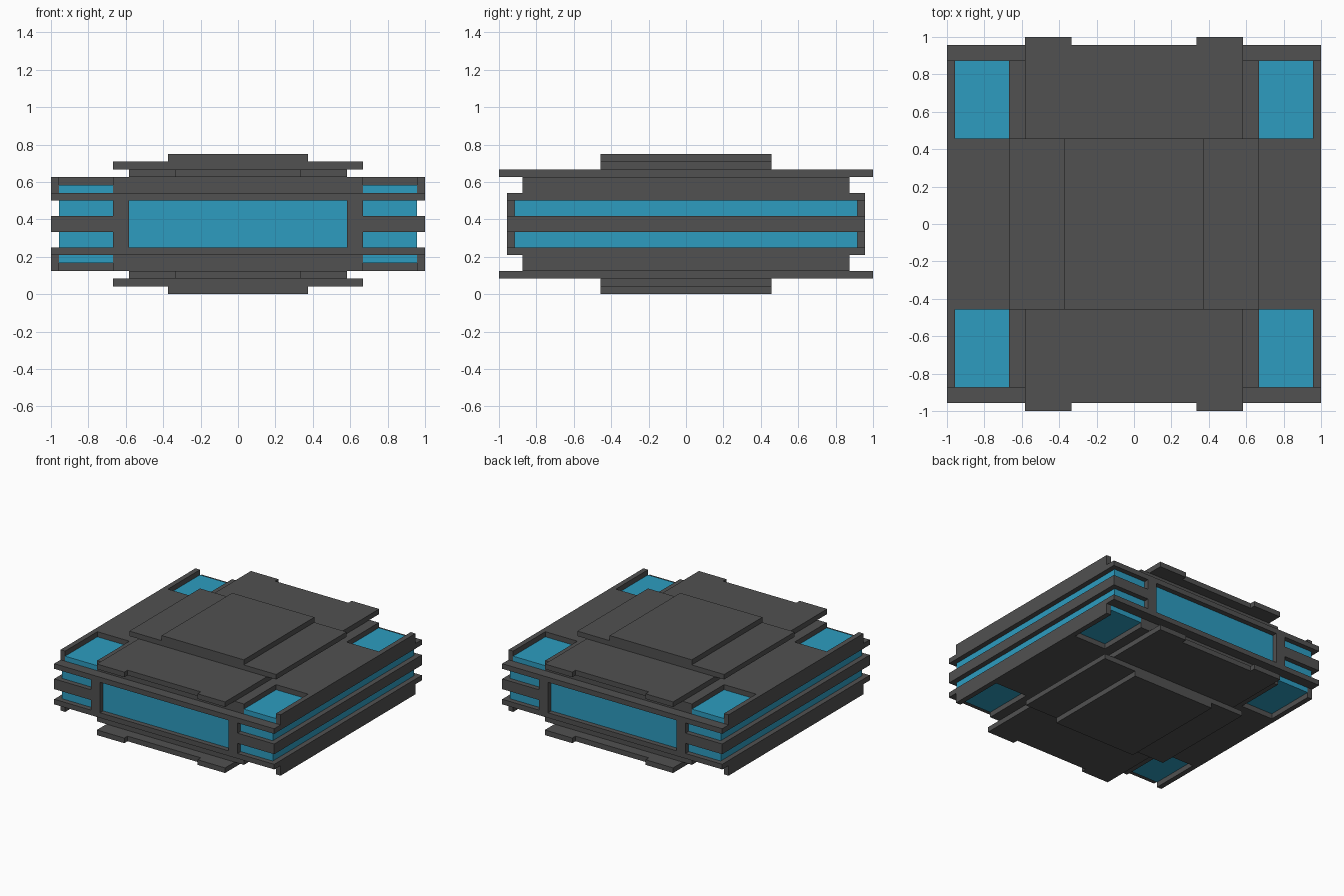
import bpy, bmesh

cube = bpy.data.objects.get("Cube")
if cube:
    bpy.data.objects.remove(cube, do_unlink=True)

MID = 0.375  # height of the horizontal symmetry plane


def material(name, color):
    m = bpy.data.materials.new(name)
    m.use_nodes = True
    m.diffuse_color = color
    bsdf = m.node_tree.nodes["Principled BSDF"]
    bsdf.inputs["Base Color"].default_value = color
    bsdf.inputs["Roughness"].default_value = 0.8
    return m


GREY = material("dark grey", (0.082, 0.082, 0.082, 1))
BLUE = material("light blue", (0.026, 0.335, 0.53, 1))


def slab(name, outline, z0, z1, mat, mirror=(False, False, False)):
    """Extrude a plan outline from z0 to z1, measured from the middle plane."""
    bm = bmesh.new()
    face = bm.faces.new([bm.verts.new((x, y, z0)) for x, y in outline])
    ext = bmesh.ops.extrude_face_region(bm, geom=[face])
    top = [v for v in ext["geom"] if isinstance(v, bmesh.types.BMVert)]
    bmesh.ops.translate(bm, verts=top, vec=(0, 0, z1 - z0))
    bmesh.ops.recalc_face_normals(bm, faces=bm.faces)
    mesh = bpy.data.meshes.new(name)
    bm.to_mesh(mesh)
    bm.free()
    mesh.materials.append(mat)
    ob = bpy.data.objects.new(name, mesh)
    ob.location.z = MID
    bpy.context.collection.objects.link(ob)
    if any(mirror):
        mod = ob.modifiers.new("Mirror", "MIRROR")
        mod.use_axis = mirror
        mod.use_mirror_merge = False
    return ob


def rect(x0, x1, y0, y1):
    return [(x0, y0), (x1, y0), (x1, y1), (x0, y1)]


def centred(x, y):
    return rect(-x, x, -y, y)


def four_way(quarter):
    """Complete a quarter outline, listed from the +y side round to +x."""
    half = quarter + [(x, -y) for x, y in reversed(quarter)]
    return half + [(-x, y) for x, y in reversed(half)]


Z = (False, False, True)
XY = (True, True, False)
XYZ = (True, True, True)

# Glowing core with the frame around it
slab("core", centred(0.958, 0.917), -0.125, 0.125, BLUE)
slab("frame_slabs", centred(1, 0.958), 0.125, 0.167, GREY, Z)
slab("window_posts", rect(0.583, 0.667, 0.90, 0.958), -0.125, 0.125, GREY, XY)
slab("middle_rails", rect(0.667, 1, -0.958, 0.958), -0.042, 0.042, GREY,
     (True, False, False))

# Decks above and below, notched at the corners with side rails kept
deck = four_way([(0.667, 0.875), (0.667, 0.458), (0.958, 0.458),
                 (0.958, 0.875), (1, 0.875)])
slab("decks", deck, 0.167, 0.25, GREY, Z)
slab("corner_panels", rect(0.667, 0.958, 0.458, 0.875), 0.167, 0.208, BLUE, XYZ)

# Stepped cover plates
tabbed = four_way([(0.333, 0.958), (0.333, 1), (0.583, 1)])
slab("tabbed_plates", tabbed, 0.25, 0.292, GREY, Z)
slab("cross_plates", centred(0.667, 0.458), 0.292, 0.333, GREY, Z)
slab("centre_pads", centred(0.373, 0.458), 0.333, 0.375, GREY, Z)
